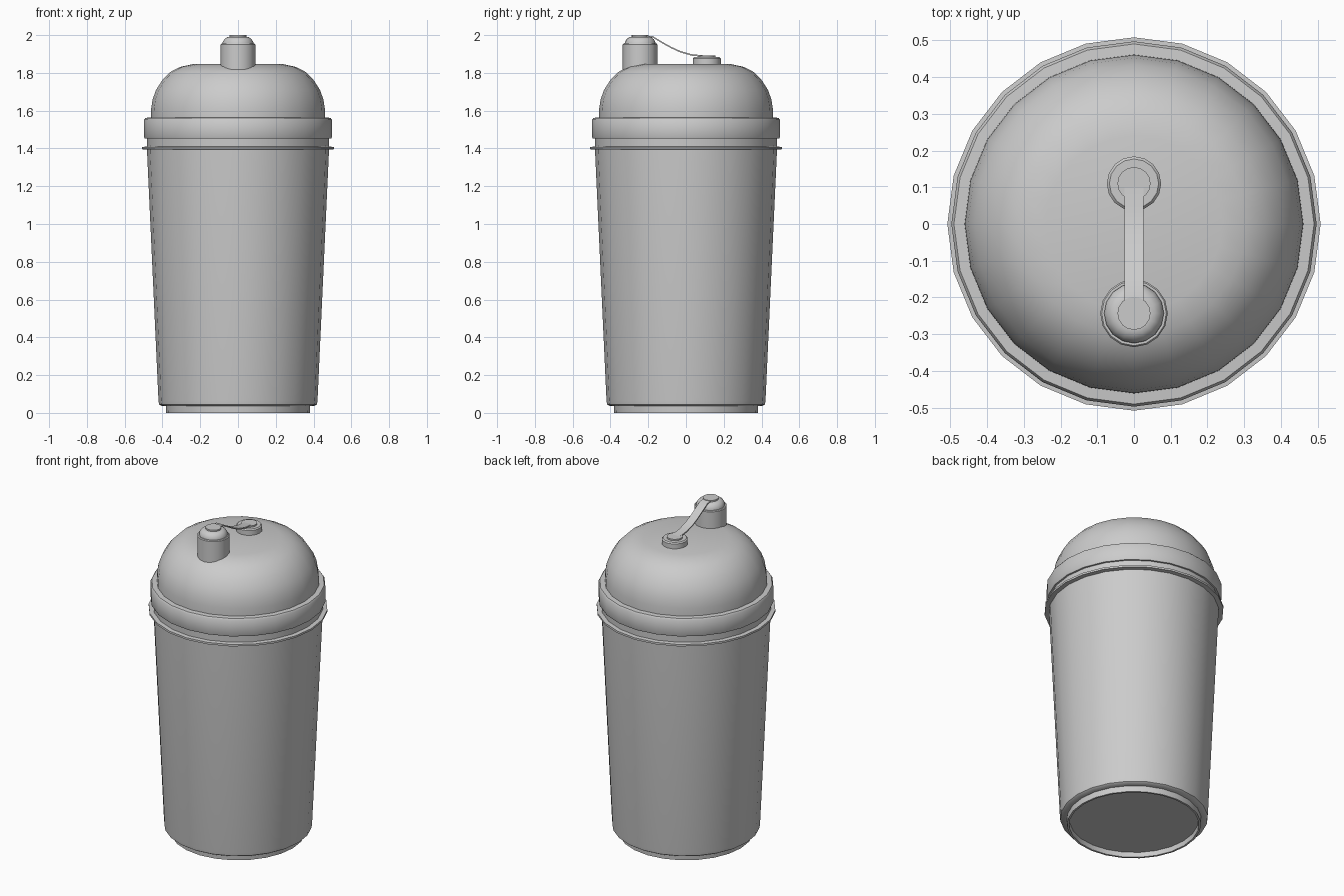
import bpy, bmesh
from math import cos, sin, tau, radians

if "Cube" in bpy.data.objects:
    bpy.data.objects.remove(bpy.data.objects["Cube"])


def finish(name, bm):
    bmesh.ops.recalc_face_normals(bm, faces=bm.faces)
    me = bpy.data.meshes.new(name)
    bm.to_mesh(me)
    bm.free()
    me.polygons.foreach_set("use_smooth", [True] * len(me.polygons))
    me.set_sharp_from_angle(angle=radians(35))
    ob = bpy.data.objects.new(name, me)
    bpy.context.collection.objects.link(ob)
    return ob


def lathe(name, profile, sides=24, y=0.0):
    """Revolve (radius, z) points around a vertical axis; r = 0 closes to a pole."""
    bm = bmesh.new()
    rings = []
    for r, z in profile:
        if r == 0:
            rings.append([bm.verts.new((0, y, z))] * sides)
        else:
            rings.append([bm.verts.new((r * cos(tau * i / sides), y + r * sin(tau * i / sides), z))
                          for i in range(sides)])
    for a, b in zip(rings, rings[1:]):
        for i in range(sides):
            j = (i + 1) % sides
            bm.faces.new(list(dict.fromkeys((a[i], a[j], b[j], b[i]))))
    return finish(name, bm)


# Tapered cup with recessed foot and thin flange under the lid
lathe("cup", [(0, 0.03), (0.365, 0.03), (0.368, 0), (0.38, 0), (0.382, 0.036),
              (0.408, 0.038), (0.418, 0.045), (0.421, 0.065), (0.482, 1.394),
              (0.508, 1.396), (0.508, 1.408), (0.482, 1.41), (0.484, 1.5), (0, 1.5)])

# Lid: collar band and rounded dome
lathe("lid", [(0, 1.452), (0.494, 1.452), (0.497, 1.458), (0.497, 1.552), (0.49, 1.562),
              (0.461, 1.564), (0.46, 1.61), (0.452, 1.66), (0.434, 1.71), (0.402, 1.76),
              (0.358, 1.805), (0.305, 1.832), (0.24, 1.846), (0, 1.846)])

# Drinking spout and its rounded cap
SPOUT_Y, PLUG_Y = -0.243, 0.11
lathe("spout", [(0, 1.78), (0.092, 1.78), (0.092, 1.95), (0.088, 1.955), (0, 1.955)], 16, SPOUT_Y)
lathe("spout_cap", [(0, 1.945), (0.082, 1.945), (0.081, 1.962), (0.072, 1.979),
                    (0.058, 1.989), (0.045, 1.991), (0, 1.991)], 16, SPOUT_Y)

# Anchor button for the strap
lathe("strap_anchor", [(0, 1.84), (0.074, 1.84), (0.074, 1.876), (0.067, 1.883), (0, 1.883)],
      16, PLUG_Y)

# Strap: flat end discs joined by a drooping ribbon
for name, y, z in (("strap_end_cap", SPOUT_Y, 1.988), ("strap_end_anchor", PLUG_Y, 1.88)):
    lathe(name, [(0, z), (0.045, z), (0.045, z + 0.012), (0, z + 0.012)], 16, y)

path = [(-0.22, 1.995), (-0.175, 1.990), (-0.13, 1.963), (-0.08, 1.935),
        (-0.03, 1.912), (0.03, 1.895), (0.10, 1.888)]
bm = bmesh.new()
sections = [[bm.verts.new((x, y, z + dz)) for x, dz in
             ((-0.026, -0.004), (0.026, -0.004), (0.026, 0.004), (-0.026, 0.004))]
            for y, z in path]
for a, b in zip(sections, sections[1:]):
    for i in range(4):
        bm.faces.new((a[i], a[(i + 1) % 4], b[(i + 1) % 4], b[i]))
bm.faces.new(sections[0])
bm.faces.new(sections[-1])
finish("strap", bm)
